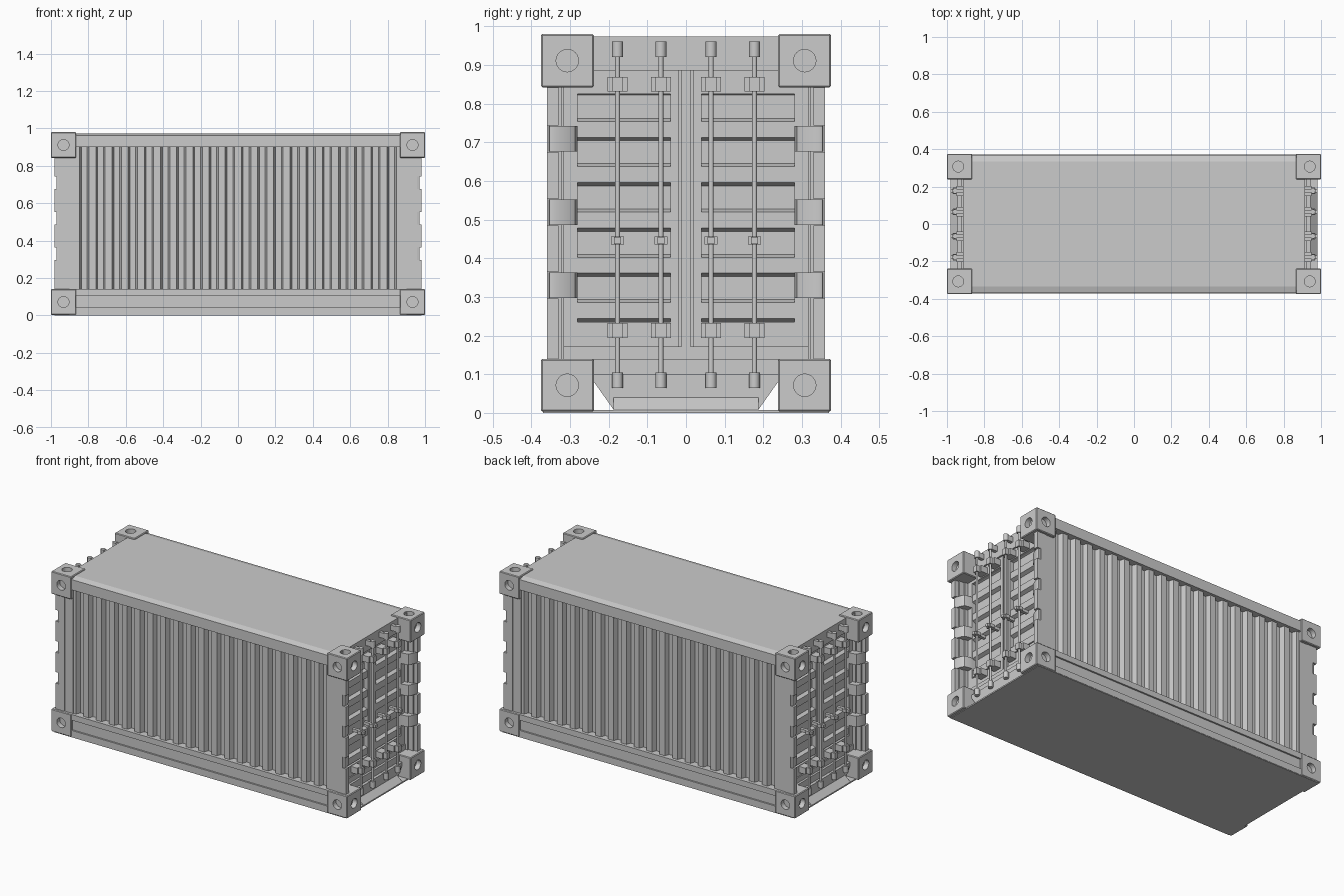
import bpy, bmesh, math
from mathutils import Matrix, Vector

if "Cube" in bpy.data.objects:
    bpy.data.objects.remove(bpy.data.objects["Cube"])

grey = bpy.data.materials.new("container_grey")
grey.diffuse_color = (0.6, 0.6, 0.6, 1)
grey.use_nodes = True
grey.node_tree.nodes["Principled BSDF"].inputs["Base Color"].default_value = grey.diffuse_color


def finish(name, bm, mirror=""):
    """Turn a bmesh into an object, mirrored about the world axes named."""
    bmesh.ops.recalc_face_normals(bm, faces=bm.faces)
    me = bpy.data.meshes.new(name)
    bm.to_mesh(me)
    bm.free()
    me.materials.append(grey)
    ob = bpy.data.objects.new(name, me)
    bpy.context.collection.objects.link(ob)
    if mirror:
        add_mirror(ob, mirror)
    return ob


def add_mirror(ob, mirror):
    m = ob.modifiers.new("mirror", 'MIRROR')
    m.use_axis = ["x" in mirror, "y" in mirror, False]
    m.use_mirror_merge = False


def add_box(bm, x0, x1, y0, y1, z0, z1):
    size = Matrix.Diagonal((x1 - x0, y1 - y0, z1 - z0, 1))
    mid = Matrix.Translation(((x0 + x1) / 2, (y0 + y1) / 2, (z0 + z1) / 2))
    bmesh.ops.create_cube(bm, size=1, matrix=mid @ size)


def boxes(name, dims, mirror=""):
    bm = bmesh.new()
    for d in dims:
        add_box(bm, *d)
    return finish(name, bm, mirror)


def prism(name, pts, axis, a, b, mirror=""):
    """Extrude a flat outline along an axis from a to b."""
    place = {"x": lambda p, t: (t, p[0], p[1]),
             "y": lambda p, t: (p[0], t, p[1]),
             "z": lambda p, t: (p[0], p[1], t)}[axis]
    bm = bmesh.new()
    lo = [bm.verts.new(place(p, a)) for p in pts]
    hi = [bm.verts.new(place(p, b)) for p in pts]
    bm.faces.new(lo)
    bm.faces.new(hi)
    n = len(pts)
    for i in range(n):
        j = (i + 1) % n
        bm.faces.new((lo[i], lo[j], hi[j], hi[i]))
    return finish(name, bm, mirror)


def add_cylinder(bm, centre, direction, r, length, sides):
    rot = Vector((0, 0, 1)).rotation_difference(Vector(direction)).to_matrix().to_4x4()
    bmesh.ops.create_cone(bm, cap_ends=True, segments=sides, radius1=r, radius2=r,
                          depth=length, matrix=Matrix.Translation(centre) @ rot)


# corner castings with round lifting holes
def casting(name, z0, z1, top_hole):
    ob = boxes(name, [(0.865, 1, 0.238, 0.375, z0, z1)])
    bev = ob.modifiers.new("edge", 'BEVEL')
    bev.width, bev.segments = 0.004, 1
    zc = (z0 + z1) / 2
    holes = [((1, 0.307, zc), (1, 0, 0)), ((0.933, 0.375, zc), (0, 1, 0))]
    if top_hole:
        holes.append(((0.94, 0.307, z1), (0, 0, 1)))
    for i, (c, d) in enumerate(holes):
        bm = bmesh.new()
        add_cylinder(bm, c, d, 0.029, 0.06, 24)
        cut = finish(f"{name}_hole_cutter_{i}", bm)
        cut.hide_render = True
        cut.hide_set(True)
        b = ob.modifiers.new("hole", 'BOOLEAN')
        b.operation, b.object, b.solver = 'DIFFERENCE', cut, 'EXACT'
    add_mirror(ob, "xy")


casting("bottom_corner_casting", 0.003, 0.14, False)
casting("top_corner_casting", 0.842, 0.98, True)

# corrugated long sides: trapezoid waves along x
step, outer, inner = 1.73 / 20, 0.354, 0.326
wave = [(-0.87, outer)]
for i in range(20):
    x = -0.865 + i * step
    wave += [(x + 0.018, outer), (x + 0.028, inner),
             (x + step - 0.028, inner), (x + step - 0.018, outer)]
wave += [(0.87, outer), (0.87, 0.315), (-0.87, 0.315)]
prism("corrugated_side", wave, "z", 0.12, 0.92, "y")

# roof sheet with sloping edges, floor plate
prism("roof", [(-0.37, 0.963), (-0.335, 0.973), (0.335, 0.973), (0.37, 0.963),
               (0.37, 0.95), (-0.37, 0.95)], "x", -0.915, 0.915)
boxes("floor", [(-0.98, 0.98, -0.37, 0.37, 0.0, 0.008)])

# long rails; the lower one has a shallow recessed panel
boxes("top_side_rail", [(-0.9, 0.9, 0.315, 0.37, 0.90, 0.963)], "y")
boxes("bottom_side_rail", [
    (-0.9, 0.9, 0.30, 0.362, 0.01, 0.135),
    (-0.9, 0.9, 0.30, 0.372, 0.003, 0.043),
    (-0.9, 0.9, 0.30, 0.372, 0.105, 0.14)], "y")

# corner posts, notched on the outer edge where the hinges sit
hinges = [0.33, 0.519, 0.709]
cuts = [0.13] + [z + s for z in hinges for s in (-0.034, 0.034)] + [0.85]
post = [(0.865, 0.925, 0.315, 0.357, 0.13, 0.85),
        (0.92, 0.958, 0.322, 0.36, 0.13, 0.85)]
for lo, hi in zip(cuts[::2], cuts[1::2]):
    post.append((0.95, 0.982, 0.33, 0.36, lo, hi))
boxes("corner_post", post, "xy")

# curved hinge plates running from the door edge round the post
arc = [(0.967 + 0.011 * math.cos(a) - 0.012 * (1 - math.sin(a)),
        0.318 + 0.036 * math.sin(a))
       for a in [math.radians(d) for d in range(-60, 91, 15)]]
for i, z in enumerate(hinges):
    h = prism(f"hinge_{i + 1}", [(0.9, 0.28), (0.918, 0.28)] + arc + [(0.9, 0.354)],
              "z", z - 0.033, z + 0.033, "xy")
    bpy.context.view_layer.objects.active = h
    h.select_set(True)
    bpy.ops.object.shade_smooth_by_angle(angle=math.radians(35))
    h.select_set(False)

# end frame: header, jambs and sill
boxes("door_header", [(0.865, 0.915, -0.33, 0.33, 0.885, 0.968)], "x")
boxes("door_jamb", [(0.865, 0.898, 0.31, 0.335, 0.12, 0.9)], "xy")
boxes("door_threshold", [(0.865, 0.925, -0.33, 0.33, 0.10, 0.14),
                         (0.865, 0.912, -0.33, 0.33, 0.14, 0.172)], "x")
sill = [(-0.238, 0.10), (-0.238, 0.08), (-0.185, 0.005),
        (0.185, 0.005), (0.238, 0.08), (0.238, 0.10)]
prism("end_sill", sill, "x", 0.9, 0.943, "x")
prism("sill_lip", [(0.943, 0.04), (0.98, 0.008), (0.943, 0.008)],
      "y", -0.187, 0.187, "x")

# door leaves: raised frame round a panel with horizontal ribs
boxes("door_frame", [
    (0.875, 0.905, 0.02, 0.04, 0.17, 0.885),
    (0.875, 0.905, 0.28, 0.317, 0.17, 0.885),
    (0.875, 0.905, 0.04, 0.28, 0.17, 0.235),
    (0.875, 0.905, 0.04, 0.28, 0.825, 0.885)], "xy")
boxes("door_seal", [(0.87, 0.897, -0.03, 0.03, 0.17, 0.885),
                    (0.87, 0.91, -0.011, 0.011, 0.17, 0.885)], "x")
rib, face, back = 0.1172, 0.902, 0.88
ribs = [(0.865, 0.23), (back, 0.23)]
for i in range(5):
    z = 0.235 + i * rib
    ribs += [(back, z), (face, z + 0.009), (face, z + 0.05),
             (back, z + 0.058), (back, z + 0.105)]
ribs += [(back, 0.822), (face, 0.83), (0.865, 0.83)]
# ribs stay just below the frame face; the slopes facing down sit at even steps
prism("ribbed_door_panel", ribs, "y", 0.035, 0.285, "xy")

# locking bars with end cams, guide brackets and handles
bm_bar, bm_fit = bmesh.new(), bmesh.new()
for y in (0.065, 0.177):
    add_cylinder(bm_bar, (0.956, y, 0.515), (0, 0, 1), 0.0065, 0.89, 12)
    for z in (0.085, 0.94):
        add_cylinder(bm_bar, (0.956, y, z), (0, 0, 1), 0.014, 0.04, 12)
        add_box(bm_fit, 0.9, 0.95, y - 0.01, y + 0.01, z - 0.016, z + 0.016)
    for z in (0.213, 0.85):
        add_box(bm_fit, 0.9, 0.948, y - 0.026, y + 0.026, z - 0.019, z + 0.019)
        add_box(bm_fit, 0.94, 0.97, y - 0.014, y + 0.014, z - 0.019, z + 0.019)
    add_box(bm_fit, 0.942, 0.968, y - 0.017, y + 0.017, 0.436, 0.456)
    add_box(bm_fit, 0.9, 0.982, y - 0.009, y + 0.009, 0.437, 0.455)
bars = finish("locking_bars", bm_bar, "xy")
bpy.context.view_layer.objects.active = bars
bars.select_set(True)
bpy.ops.object.shade_smooth_by_angle(angle=math.radians(35))
bars.select_set(False)
finish("bar_brackets", bm_fit, "xy")
